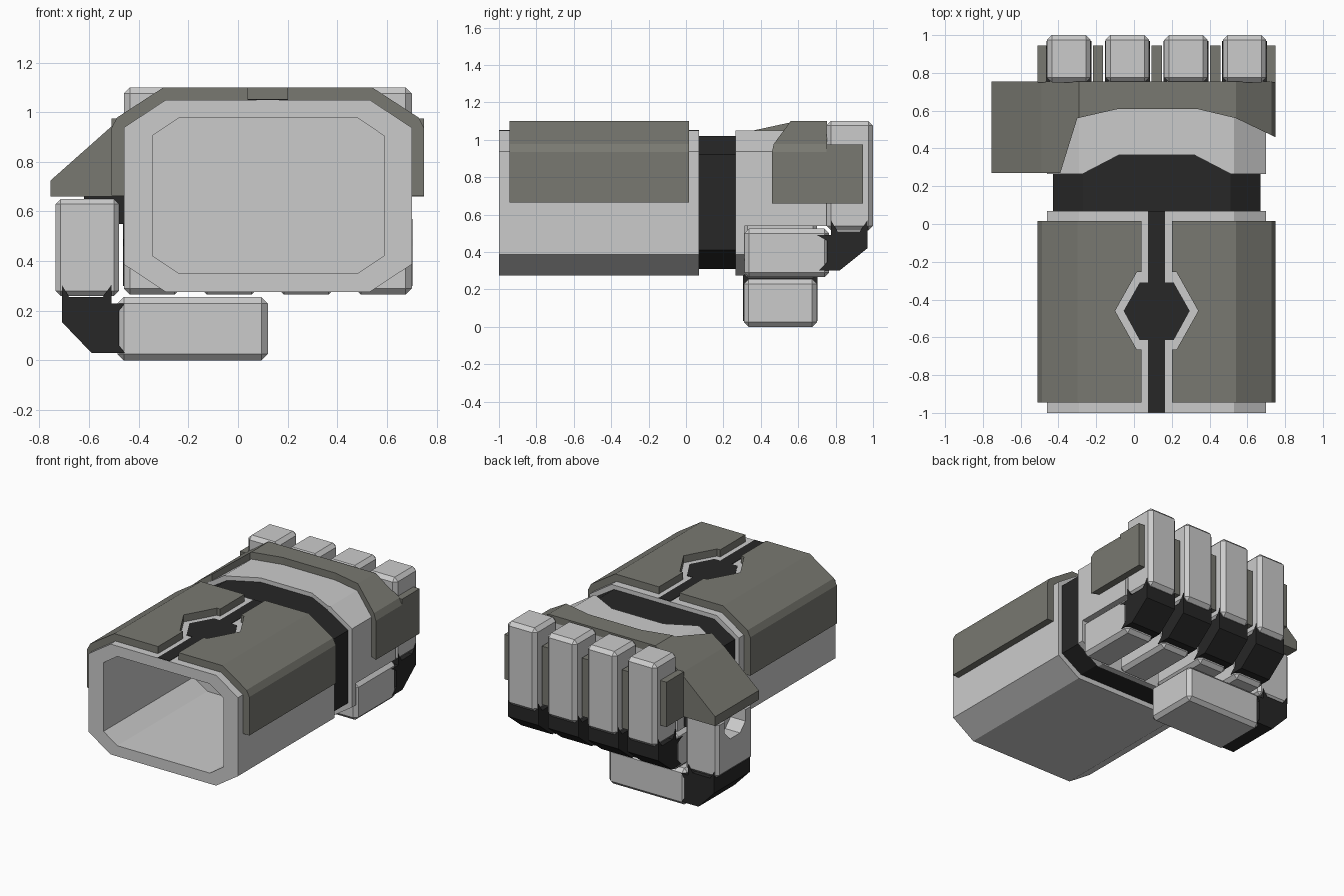
import bpy, bmesh
from mathutils import Vector

if "Cube" in bpy.data.objects:
    bpy.data.objects.remove(bpy.data.objects["Cube"])


def material(name, rgb):
    m = bpy.data.materials.new(name)
    m.diffuse_color = (*rgb, 1)
    m.use_nodes = True
    m.node_tree.nodes["Principled BSDF"].inputs["Base Color"].default_value = m.diffuse_color
    return m


ARMOR = material("armor_olive", (0.19, 0.19, 0.165))
BLACK = material("joint_black", (0.02, 0.02, 0.02))
CX = 0.12  # symmetry line of the forearm


def prism(name, pts, axis, a, b, mat=None, bevel=0):
    """Extrude a 2D outline along an axis from a to b."""
    place = {'x': lambda p, t: (t, p[0], p[1]),
             'y': lambda p, t: (p[0], t, p[1]),
             'z': lambda p, t: (p[0], p[1], t)}[axis]
    bm = bmesh.new()
    face = bm.faces.new([bm.verts.new(place(p, a)) for p in pts])
    ext = bmesh.ops.extrude_face_region(bm, geom=[face])
    top = [v for v in ext['geom'] if isinstance(v, bmesh.types.BMVert)]
    bmesh.ops.translate(bm, verts=top, vec=Vector(place((0, 0), b - a)))
    bmesh.ops.recalc_face_normals(bm, faces=bm.faces[:])
    if bevel:
        bmesh.ops.bevel(bm, geom=bm.edges[:], offset=bevel, segments=1, affect='EDGES')
    me = bpy.data.meshes.new(name)
    bm.to_mesh(me)
    bm.free()
    ob = bpy.data.objects.new(name, me)
    bpy.context.collection.objects.link(ob)
    if mat:
        me.materials.append(mat)
    return ob


def box(name, x, y, z, mat=None, bevel=0):
    return prism(name, [(x[0], y[0]), (x[1], y[0]), (x[1], y[1]), (x[0], y[1])],
                 'z', z[0], z[1], mat, bevel)


def octagon(x0, x1, z0, z1, cx, cz):
    return [(x0 + cx, z0), (x1 - cx, z0), (x1, z0 + cz), (x1, z1 - cz),
            (x1 - cx, z1), (x0 + cx, z1), (x0, z1 - cz), (x0, z0 + cz)]


def cut(ob, cutter):
    cutter.hide_render = True
    cutter.hide_set(True)
    m = ob.modifiers.new("cut", 'BOOLEAN')
    m.operation = 'DIFFERENCE'
    m.solver = 'EXACT'
    m.object = cutter


def flip(pts):
    return [(2 * CX - x, z) for x, z in pts]


# hollow forearm cuff
shell = octagon(-0.46, 0.70, 0.275, 1.05, 0.17, 0.112)
cuff = prism("cuff", shell, 'y', -1.0, 0.07)
cut(cuff, prism("cuff_cutter", octagon(-0.345, 0.588, 0.35, 0.977, 0.107, 0.072), 'y', -1.1, 0.0))

# black inlay: strip with hexagon in the middle
half = [(0.075, -0.999), (0.075, -0.615), (0.03, -0.615), (-0.055, -0.46),
        (0.03, -0.31), (0.075, -0.31), (0.075, 0.069)]
prism("cuff_inlay", half + flip(half)[::-1], 'z', 1.03, 1.053, BLACK)

# forearm armour plates, left and right, with hexagonal notch
plate = [(0.20, 1.10), (0.54, 1.10), (0.728, 0.978), (0.75, 0.935), (0.75, 0.665),
         (0.70, 0.665), (0.70, 0.938), (0.53, 1.05), (0.20, 1.05)]
notch = [(0.10, -0.255), (0.225, -0.255), (0.34, -0.46), (0.225, -0.665), (0.10, -0.665)]
for side, f in (("right", lambda p: p), ("left", flip)):
    ob = prism(side + "_cuff_plate", f(plate), 'y', -0.945, 0.015, ARMOR)
    cut(ob, prism(side + "_plate_cutter", f(notch), 'z', 1.0, 1.2))

# wrist
prism("wrist", octagon(-0.43, 0.67, 0.31, 1.02, 0.16, 0.10), 'y', 0.02, 0.30, BLACK)
prism("wrist_top", [(-0.30, 0.9), (0.54, 0.9), (0.51, 1.02), (-0.27, 1.02)],
      'y', 0.29, 0.40, BLACK)

# palm: full octagonal plate at the wrist, shorter block above the curled fingers
palm_cut = prism("palm_cutter", [(-0.33, 0.235), (-0.08, 0.365), (0.32, 0.365), (0.57, 0.235)],
                 'z', 0.98, 1.2)
for name, pts, a, b in (("palm_plate", shell, 0.265, 0.312),
                        ("palm_block", [(-0.46, 0.54), (0.70, 0.54)] + shell[3:7], 0.31, 0.75)):
    cut(prism(name, pts, 'y', a, b), palm_cut)

# hand armour with thumb flange, front edge trimmed to an arch
hand = [(-0.29, 1.10), (-0.49, 0.96), (-0.755, 0.725), (-0.755, 0.66), (-0.46, 0.66),
        (-0.46, 0.938), (-0.29, 1.05), (0.53, 1.05), (0.70, 0.938), (0.70, 0.66),
        (0.75, 0.66), (0.75, 0.935), (0.728, 0.978), (0.54, 1.10)]
hand_armor = prism("hand_armor", hand, 'y', 0.27, 0.755, ARMOR)
cut(hand_armor, prism("hand_cutter", [(-0.415, 0.19), (-0.30, 0.56), (-0.08, 0.61), (0.33, 0.61),
                                      (0.54, 0.56), (0.80, 0.435), (0.80, 0.19)], 'z', 0.6, 1.2))
for side, x in (("left", (-0.51, -0.462)), ("right", (0.702, 0.75))):
    box(side + "_knuckle_guard", x, (0.75, 0.945), (0.66, 0.975), ARMOR)

# fingers: upper segment, black joint, curled tip
joint = [(0.70, 0.49), (0.755, 0.46), (0.755, 0.345), (0.71, 0.30), (0.82, 0.30), (0.97, 0.42),
         (0.97, 0.57), (0.93, 0.51), (0.81, 0.51), (0.775, 0.57), (0.775, 0.49)]
for i in range(4):
    x0 = -0.46 + 0.31 * i
    x1 = x0 + 0.23
    n = str(i + 1)
    box("finger_" + n, (x0, x1), (0.75, 1.0), (0.515, 1.10), None, 0.025)
    prism("finger_joint_" + n, joint, 'x', x0 - 0.004, x1 + 0.004, BLACK)
    box("fingertip_" + n, (x0, x1), (0.312, 0.765), (0.265, 0.525), None, 0.025)
    if i < 3:
        box("finger_web_" + n, (x1 + 0.013, x1 + 0.067), (0.74, 0.945), (0.56, 0.97), ARMOR)

# thumb: base with slot on its outer side, black joint, tip folded under the fist
base = box("thumb_base", (-0.735, -0.48), (0.31, 0.70), (0.26, 0.65), None, 0.02)
cut(base, prism("thumb_cutter", [(0.39, 0.7), (0.39, 0.55), (0.45, 0.49), (0.56, 0.49),
                                 (0.62, 0.55), (0.62, 0.7)], 'x', -0.8, -0.62))
box("thumb_mount", (-0.62, -0.45), (0.33, 0.68), (0.55, 0.67), BLACK)
prism("thumb_joint", [(-0.71, 0.305), (-0.68, 0.255), (-0.545, 0.255), (-0.51, 0.305),
                      (-0.51, 0.23), (-0.455, 0.23), (-0.48, 0.20), (-0.48, 0.06),
                      (-0.455, 0.03), (-0.59, 0.03), (-0.71, 0.155)],
      'y', 0.306, 0.704, BLACK)
box("thumb_tip", (-0.485, 0.12), (0.31, 0.70), (0.0, 0.255), None, 0.025)
